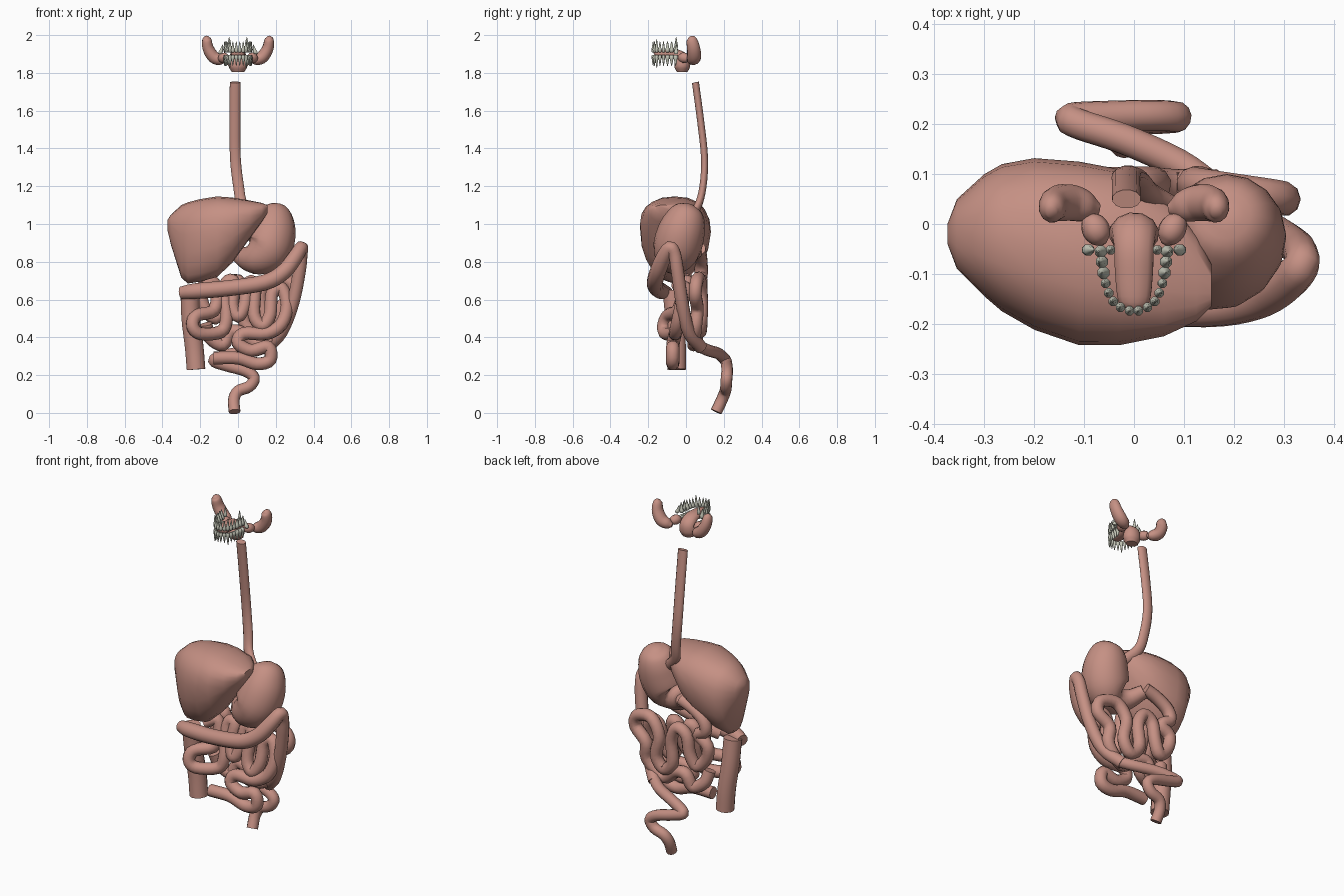
import bpy, bmesh, math
from mathutils import Vector


def material(name, col):
    m = bpy.data.materials.new(name)
    m.diffuse_color = (*col, 1)
    return m


FLESH = material("flesh", (0.56, 0.28, 0.23))
ENAMEL = material("enamel", (0.56, 0.57, 0.48))


def finish(name, bm, mat, angle=50):
    bmesh.ops.recalc_face_normals(bm, faces=bm.faces)
    me = bpy.data.meshes.new(name)
    bm.to_mesh(me)
    bm.free()
    ob = bpy.data.objects.new(name, me)
    bpy.context.collection.objects.link(ob)
    me.materials.append(mat)
    bpy.ops.object.select_all(action='DESELECT')
    ob.select_set(True)
    bpy.context.view_layer.objects.active = ob
    bpy.ops.object.shade_smooth_by_angle(angle=math.radians(angle))
    return ob


def skin(bm, rings):
    # join a list of vertex rings and close both ends
    n = len(rings[0])
    for a, b in zip(rings, rings[1:]):
        for i in range(n):
            bm.faces.new((a[i], a[(i + 1) % n], b[(i + 1) % n], b[i]))
    bm.faces.new(rings[0])
    bm.faces.new(rings[-1])


def spline(pts, steps):
    p = [pts[0] * 2 - pts[1]] + pts + [pts[-1] * 2 - pts[-2]]
    out = []
    for i in range(1, len(p) - 2):
        a, b, c, d = p[i - 1:i + 3]
        for s in range(steps):
            t = s / steps
            out.append(0.5 * (b * 2 + (c - a) * t + (a * 2 - b * 5 + c * 4 - d) * t * t
                              + (b * 3 - a - c * 3 + d) * t ** 3))
    return out + [pts[-1]]


def tube(name, pts, r=None, sides=12, steps=4, side=1, squash=(1, 1, 1)):
    # smooth tube through (x, y, z[, radius]) points; squash scales the ring offsets
    pts = [Vector((p[0] * side, p[1], p[2], p[3] if len(p) > 3 else r)) for p in pts]
    path = spline(pts, steps)
    bm = bmesh.new()
    rings, u = [], None
    for i, p in enumerate(path):
        t = (path[min(i + 1, len(path) - 1)].xyz - path[max(i - 1, 0)].xyz).normalized()
        if u is None:
            u = t.orthogonal()
        u = (u - t * u.dot(t)).normalized()
        v = t.cross(u)
        ring = []
        for k in range(sides):
            a = math.tau * k / sides
            o = (u * math.cos(a) + v * math.sin(a)) * p[3]
            ring.append(bm.verts.new(p.xyz + Vector(o[j] * squash[j] for j in range(3))))
        rings.append(ring)
    skin(bm, rings)
    return finish(name, bm, FLESH)


# liver: wedge lofted along x from (x, y front, y back, z bottom, z top)
sections = [(-.374, -.04, 0, .97, 1.02), (-.355, -.09, .05, .89, 1.05), (-.3, -.145, .10, .715, 1.10),
            (-.265, -.175, .12, .685, 1.115), (-.2, -.212, .132, .695, 1.132), (-.11, -.243, .125, .72, 1.146),
            (-.03, -.243, .11, .795, 1.14), (.06, -.225, .06, .92, 1.125), (.125, -.195, -.02, 1.01, 1.112),
            (.155, -.165, -.08, 1.055, 1.1)]
bm = bmesh.new()
rings = []
for x, y0, y1, z0, z1 in sections:
    ring = []
    for k in range(20):
        a = math.tau * k / 20
        c, s = math.cos(a), math.sin(a)
        w = (1 - .3 * s * s) if s < 0 else 1
        cy = (y0 + y1) / 2 - (.12 * (y1 - y0) * s * s if s < 0 else 0)
        cz = z0 + (z1 - z0) * .6
        h = (z1 - cz) if s > 0 else (cz - z0)
        y = cy + (y1 - y0) / 2 * w * math.copysign(abs(c) ** .85, c)
        ring.append(bm.verts.new((x, y, cz + h * math.copysign(abs(s) ** .85, s))))
    rings.append(ring)
skin(bm, rings)
finish("liver", bm, FLESH)

# stomach: fat bent tube, from fundus to pylorus
tube("stomach", [(.185, .02, 1.105, .02), (.187, .012, 1.08, .075), (.187, -.005, 1.02, .11),
                 (.178, -.03, .94, .127), (.15, -.05, .86, .124), (.09, -.05, .82, .09), (.03, -.01, .825, .055),
                 (-.02, .06, .86, .037)], sides=16)

# oesophagus: flattened tube
tube("oesophagus", [(-.015, .05, 1.75), (-.016, .077, 1.55), (-.014, .098, 1.35), (.003, .09, 1.2),
                    (.025, .065, 1.1), (.1, .02, 1.02)], .0295, squash=(1, .65, 1))

# large intestine
tube("ascending_colon", [(-.222, -.05, .23), (-.232, -.05, .35), (-.25, -.06, .5), (-.255, -.075, .65)], .051)
tube("transverse_colon", [(-.3, -.1, .635, .034), (-.22, -.13, .645, .043), (-.05, -.155, .66, .043),
                          (.14, -.165, .69, .043), (.24, -.15, .745, .043), (.3, -.12, .82, .041),
                          (.335, -.085, .875, .036), (.335, -.06, .84, .034), (.325, -.045, .75, .035),
                          (.29, -.02, .58, .035), (.23, .015, .43, .035), (.15, .08, .345, .035)])
tube("sigmoid_colon_and_rectum", [(.16, .07, .352), (.09, .12, .33), (-.02, .17, .315), (-.11, .2, .29),
                                  (-.125, .212, .272), (-.06, .216, .25), (.04, .218, .222), (.085, .215, .185),
                                  (.06, .212, .14), (0, .208, .115), (-.022, .19, .07), (-.018, .16, .006)],
     .031)

# small intestine: back coil with duodenum, then front coil
tube("small_intestine_back", [
    (-.02, .07, .87), (-.1, .075, .84), (-.17, .08, .79), (-.185, .08, .73), (-.13, .07, .69), (-.19, .07, .64),
    (-.18, .065, .56), (-.12, .07, .5), (-.08, .08, .57), (-.06, .08, .67), (0, .08, .7), (.04, .08, .62),
    (.03, .08, .49), (.09, .075, .43), (.14, .08, .5), (.12, .08, .62), (.18, .07, .71), (.28, .055, .69),
    (.295, .05, .62), (.22, .06, .55), (.22, .05, .45), (.12, .04, .36), (.03, .05, .42), (-.04, .06, .43),
    (-.08, .05, .36), (-.15, .04, .4), (-.17, .02, .47)], .035, sides=10)
front = [(-.19, .67), (-.13, .69), (-.11, .62), (-.13, .54), (-.22, .515), (-.24, .46), (-.2, .42), (-.09, .43),
         (-.06, .5), (-.07, .6), (-.06, .69), (-.02, .69), (-.03, .57), (0, .51), (.035, .57), (.05, .68),
         (.09, .68), (.085, .52), (.13, .46), (.17, .52), (.18, .63), (.23, .66), (.26, .57), (.23, .47),
         (.15, .42), (.03, .42), (0, .37), (.07, .33), (.16, .35), (.17, .28), (.1, .26), (0, .29), (-.13, .29)]
tube("small_intestine_front", [(x, -.07 + .22 * max(z - .36, 0) - .5 * max(-x - .1, 0) * (z > .4), z)
                               for x, z in front], .035, sides=10)

# tongue: flat blade bending down at the back
tube("tongue", [(0, -.168, 1.897, .012), (0, -.155, 1.9, .032), (0, -.1, 1.902, .039), (0, -.05, 1.9, .041),
                (0, -.02, 1.875, .046), (0, -.02, 1.835, .05), (0, -.02, 1.805, .034)],
     squash=(1, .85, .6))

# salivary glands, both sides
for s, tag in ((-1, "left"), (1, "right")):
    tube("parotid_gland_" + tag, [(.165, .022, 1.992, .01), (.165, .03, 1.975, .026), (.158, .04, 1.93, .032),
                                  (.13, .043, 1.885, .034), (.095, .035, 1.868, .028), (.07, .03, 1.862, .01)],
         side=s, squash=(.95, 1.1, 1))
    tube("submandibular_gland_" + tag, [(.09, .018, 1.872, .008), (.086, .008, 1.875, .022),
                                        (.076, -.012, 1.88, .028), (.066, -.03, 1.882, .021),
                                        (.06, -.04, 1.884, .006)], side=s, sides=10)


# teeth: rounded crown tapering to a root, set along a U-shaped arch
def tooth(name, x, y, z, d, w, length, lean=0):
    # d is +1 for roots pointing up, -1 for down
    bm = bmesh.new()
    rings = []
    for t, f in ((0, .65), (.08, .95), (.28, 1), (.42, .72), (.75, .45), (1, .12)):
        ring = []
        for k in range(8):
            a = math.tau * (k + .5) / 8
            ring.append(bm.verts.new((x + lean * t * length + math.cos(a) * w * f, y + math.sin(a) * w * f,
                                      z + d * length * t)))
        rings.append(ring)
    skin(bm, rings)
    finish(name, bm, ENAMEL)


arch = [(.009, -.174), (.027, -.167), (.041, -.155), (.05, -.138), (.056, -.119), (.06, -.098),
        (.063, -.076), (.065, -.055)]
for s, tag in ((-1, "left"), (1, "right")):
    for d, row in ((1, "upper"), (-1, "lower")):
        for i, (x, y) in enumerate(arch):
            w = .010 if i < 5 else .013
            length = .07 if i == 2 else .058
            tooth(f"{row}_tooth_{tag}_{i + 1}", s * x, y, 1.902 + d * .007, d, w, length, s * .1 * (i / 7))
    # splayed back tooth standing outside the arch, and one raised inside it
    tooth("outer_molar_" + tag, s * .095, -.052, 1.9, 1, .012, .05, -s * .3)
    tooth("tall_molar_" + tag, s * .047, -.052, 1.93, 1, .01, .06)
